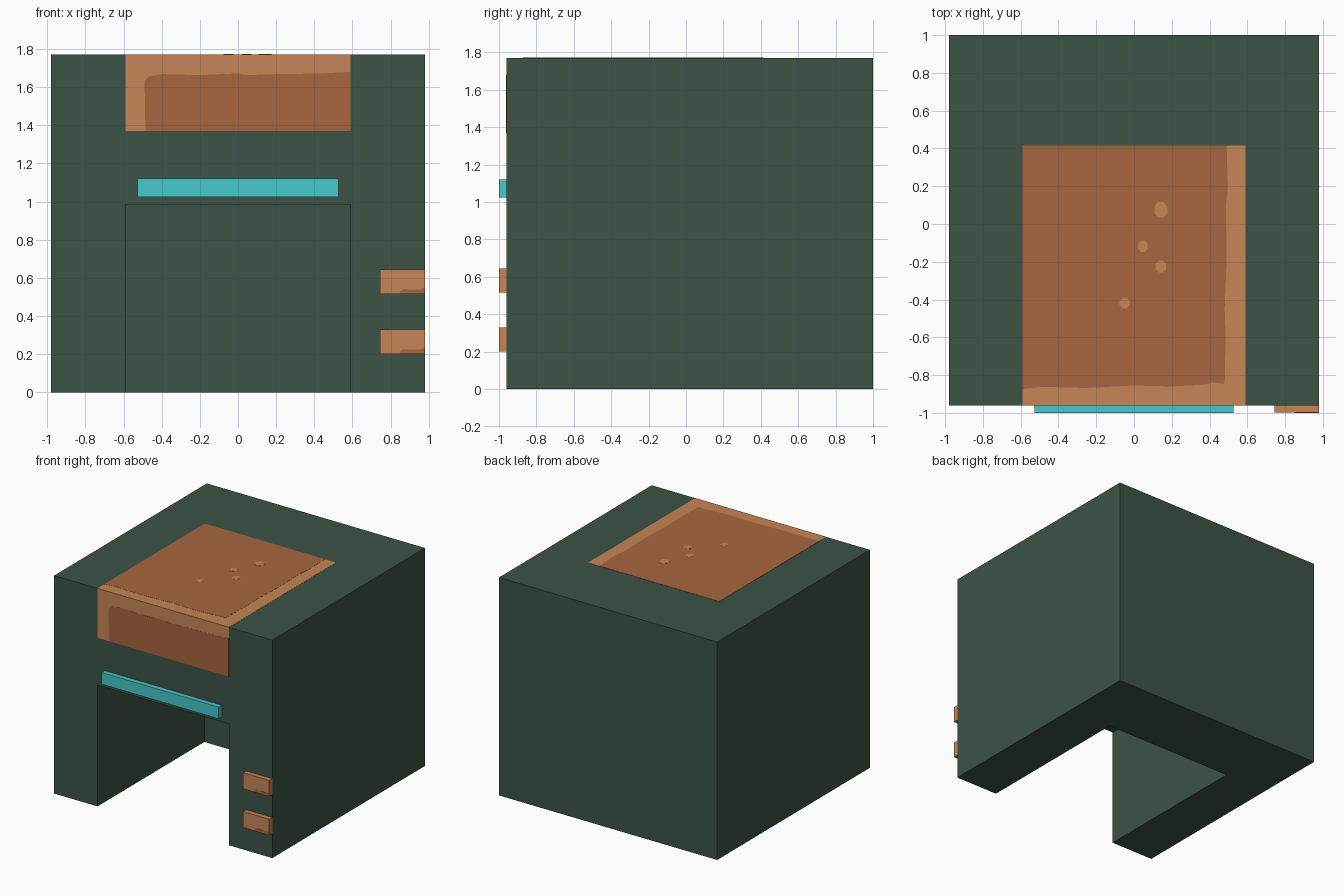
import bpy, bmesh, math

if "Cube" in bpy.data.objects:
    bpy.data.objects.remove(bpy.data.objects["Cube"])


def material(name, rgb):
    m = bpy.data.materials.new(name)
    m.diffuse_color = (*rgb, 1)
    m.use_nodes = True
    m.node_tree.nodes["Principled BSDF"].inputs["Base Color"].default_value = m.diffuse_color
    return m


GREEN = material("dark green", (0.045, 0.087, 0.061))
TAN = material("light copper", (0.570, 0.235, 0.092))
COPPER = material("copper", (0.392, 0.130, 0.050))
CYAN = material("cyan", (0.063, 0.580, 0.580))


def prism(name, points, mat):
    """Solid between the first outline and the same outline moved by the offset."""
    outline, offset = points
    bm = bmesh.new()
    face = bm.faces.new([bm.verts.new(p) for p in outline])
    ext = bmesh.ops.extrude_face_region(bm, geom=[face])
    bmesh.ops.translate(bm, vec=offset,
                        verts=[v for v in ext["geom"] if isinstance(v, bmesh.types.BMVert)])
    bmesh.ops.recalc_face_normals(bm, faces=bm.faces[:])
    mesh = bpy.data.meshes.new(name)
    bm.to_mesh(mesh)
    bm.free()
    obj = bpy.data.objects.new(name, mesh)
    bpy.context.collection.objects.link(obj)
    mesh.materials.append(mat)
    return obj


def box(name, x0, x1, y0, y1, z0, z1, mat):
    outline = [(x0, y0, z0), (x1, y0, z0), (x1, y1, z0), (x0, y1, z0)]
    return prism(name, (outline, (0, 0, z1 - z0)), mat)


FRONT, TOP, W = -0.96, 1.77, 0.59


def top_plate(name, pts, h, mat):
    return prism(name, ([(x, y, TOP - 0.001) for x, y in pts], (0, 0, h + 0.001)), mat)


def front_plate(name, pts, h, mat, y=FRONT):
    return prism(name, ([(x, y + 0.001, z) for x, z in pts], (0, -h - 0.001, 0)), mat)


def rect(x0, x1, y0, y1):
    return [(x0, y0), (x1, y0), (x1, y1), (x0, y1)]


# Block with an alcove open at the front and underneath
body = box("body", -0.98, 0.98, FRONT, 1.0, 0, TOP, GREEN)
cutter = box("alcove_cutter", -W, W, -1.3, 0.41, -0.3, 0.985, GREEN)
cut = body.modifiers.new("alcove", 'BOOLEAN')
cut.object = cutter
cut.operation = 'DIFFERENCE'
cut.solver = 'EXACT'
bpy.context.view_layer.objects.active = body
bpy.ops.object.modifier_apply(modifier="alcove")
bpy.data.objects.remove(cutter)

# Painted panel on the top with a worn border
top_plate("top_panel_border", rect(-W, W, FRONT, 0.415), 0.001, TAN)
top_plate("top_panel", [
    (-W, 0.415), (-W, -0.873), (-0.5, -0.862), (-0.25, -0.868), (0, -0.855),
    (0.2, -0.86), (0.38, -0.85), (0.41, -0.84), (0.48, -0.845), (0.485, -0.6),
    (0.48, -0.45), (0.49, -0.2), (0.487, 0.1), (0.497, 0.2), (0.49, 0.415)], 0.002, COPPER)

# Painted panel on the front, joining the top one
front_plate("front_panel_border", rect(-W, W, 1.37, TOP), 0.001, TAN)
front_plate("front_panel", [
    (-0.485, 1.37), (W, 1.37), (W, 1.68), (0.45, 1.672), (0.2, 1.668), (0.04, 1.663),
    (0, 1.672), (-0.2, 1.663), (-0.4, 1.668), (-0.47, 1.655), (-0.49, 1.63)], 0.002, COPPER)

# Worn spots on the top panel
for i, (x, y, rx, ry) in enumerate([(0.142, 0.075, 0.037, 0.044), (0.047, -0.118, 0.027, 0.034),
                                    (0.142, -0.225, 0.031, 0.034), (-0.05, -0.418, 0.028, 0.032)]):
    ring = [((k + 0.5) * math.pi / 4) for k in range(8)]
    top_plate(f"spot_{i}", [(x + rx * math.cos(a), y + ry * math.sin(a)) for a in ring],
              0.003, TAN)

# Light bar above the alcove
box("light_bar", -0.527, 0.527, -1.0, FRONT, 1.025, 1.12, CYAN)

# Two raised tabs on the right leg, each with a dark lower corner
for name, z in (("lower_tab", 0.2), ("upper_tab", 0.515)):
    box(name, 0.745, 0.98, -0.999, FRONT, z, z + 0.13, TAN)
    front_plate(name + "_corner", [(0.85, z), (0.98, z), (0.98, z + 0.033), (0.95, z + 0.024),
                                   (0.865, z + 0.026), (0.85, z + 0.015)], 0.001, COPPER, -0.999)
